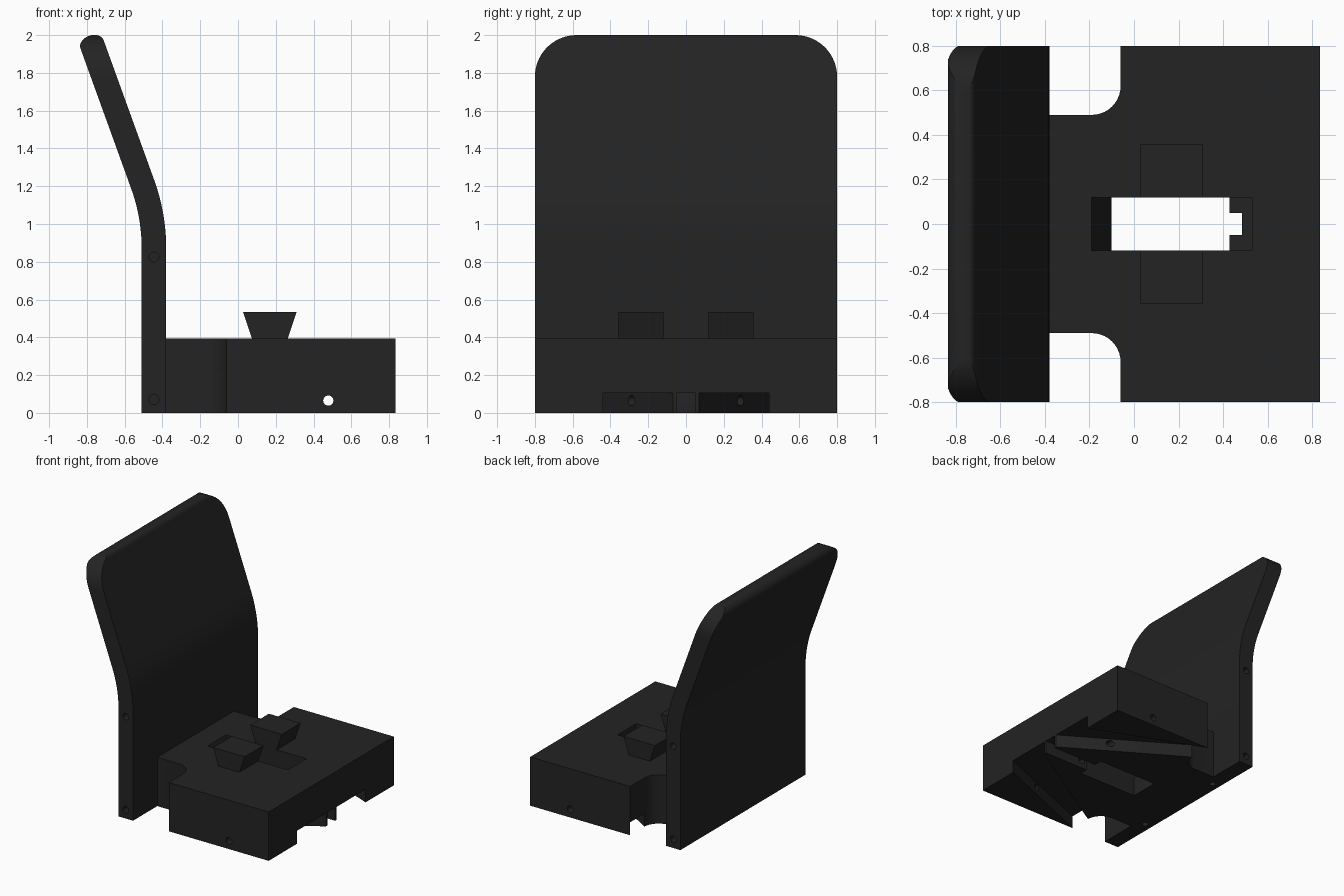
import bpy, bmesh, math
from mathutils import Vector

if "Cube" in bpy.data.objects:
    bpy.data.objects.remove(bpy.data.objects["Cube"])

black = bpy.data.materials.new("matte_black")
black.diffuse_color = (0.017, 0.017, 0.017, 1)
black.use_nodes = True
black.node_tree.nodes["Principled BSDF"].inputs["Base Color"].default_value = black.diffuse_color


def prism(name, pts, axis, lo, hi):
    """Extrude a 2D outline along an axis: x uses (y,z), y uses (x,z), z uses (x,y)."""
    place = {"x": lambda a, b, c: (c, a, b),
             "y": lambda a, b, c: (a, c, b),
             "z": lambda a, b, c: (a, b, c)}[axis]
    bm = bmesh.new()
    face = bm.faces.new([bm.verts.new(place(a, b, lo)) for a, b in pts])
    new = bmesh.ops.extrude_face_region(bm, geom=[face])["geom"]
    move = Vector(place(0, 0, hi - lo))
    bmesh.ops.translate(bm, vec=move, verts=[v for v in new if isinstance(v, bmesh.types.BMVert)])
    bmesh.ops.recalc_face_normals(bm, faces=bm.faces)
    mesh = bpy.data.meshes.new(name)
    bm.to_mesh(mesh)
    bm.free()
    mesh.materials.append(black)
    ob = bpy.data.objects.new(name, mesh)
    bpy.context.collection.objects.link(ob)
    return ob


def rect(a0, b0, a1, b1):
    return [(a0, b0), (a1, b0), (a1, b1), (a0, b1)]


def arc(cx, cy, rx, ry, start, end, n):
    return [(cx + rx * math.cos(math.radians(start + (end - start) * i / n)),
             cy + ry * math.sin(math.radians(start + (end - start) * i / n))) for i in range(n + 1)]


def circle(cx, cy, r):
    return arc(cx, cy, r, r, 0, 345, 23)


def cut(ob, tool, mode="DIFFERENCE"):
    tool.hide_render = True
    mod = ob.modifiers.new("cut", "BOOLEAN")
    mod.operation, mod.solver, mod.object = mode, "EXACT", tool
    bpy.context.view_layer.objects.active = ob
    bpy.ops.object.modifier_apply(modifier=mod.name)
    bpy.data.objects.remove(tool)


def smooth(ob):
    bpy.ops.object.select_all(action="DESELECT")
    ob.select_set(True)
    bpy.context.view_layer.objects.active = ob
    bpy.ops.object.shade_smooth_by_angle(angle=math.radians(30))


# Backrest: upright slab that bends back 20 degrees and ends in a rounded tip
half, radius, bend_z = 0.065, 1.0, 0.87
cx = -0.445 - radius
front = arc(cx, bend_z, radius + half, radius + half, 0, 20, 12)
rear = arc(cx, bend_z, radius - half, radius - half, 20, 0, 12)
lean = Vector((-math.sin(math.radians(20)), math.cos(math.radians(20))))
side = Vector((lean.y, -lean.x))
tip_centre = Vector((-0.773, 1.952))
tip = [tuple(tip_centre + side * a + lean * b) for a, b in arc(0, 0, half, 0.047, 0, 180, 14)]
outline = [(-0.38, 0)] + front + tip + rear + [(-0.51, 0)]
backrest = prism("backrest", outline, "y", -0.8, 0.8)

# Rounded upper corners of the backrest
shape = ([(-0.8, -0.1), (0.8, -0.1)] + arc(0.58, 1.78, 0.22, 0.22, 0, 90, 14)
         + arc(-0.58, 1.78, 0.22, 0.22, 90, 180, 14))
cut(backrest, prism("corner_cutter", shape, "x", -1.2, 0), "INTERSECT")

# Screw holes in the backrest sides and underside
for s in (-1, 1):
    for z in (0.07, 0.825):
        y0, y1 = sorted((s * 0.7, s * 0.9))
        cut(backrest, prism("hole_cutter", circle(-0.445, z, 0.026), "y", y0, y1))
    cut(backrest, prism("hole_cutter", circle(-0.445, s * 0.4, 0.024), "z", -0.1, 0.1))
smooth(backrest)

# Base: T-shaped block with filleted notches next to the backrest
upper = [(0.835, 0.8), (-0.06, 0.8)] + arc(-0.19, 0.62, 0.13, 0.13, 0, -90, 10) + [(-0.38, 0.49)]
plan = upper + [(x, -y) for x, y in reversed(upper)]
base = prism("base", plan, "z", 0, 0.395)

# Central slot: sloped rear end, stepped front end with a narrow key
cut(base, prism("slot_cutter", [(-0.1, -0.1), (0.43, -0.1), (0.43, 0.25), (0.53, 0.25),
                                (0.53, 0.5), (-0.19, 0.5), (-0.19, 0.395), (-0.1, 0.15)],
                "y", -0.118, 0.118))
cut(base, prism("key_cutter", rect(0.4, -0.05, 0.485, 0.05), "z", -0.1, 0.3))
cut(base, prism("key_groove_cutter", rect(0.47, -0.05, 0.9, 0.05), "z", -0.1, 0.105))

# Diagonal channels under the base, one on each side
for s in (-1, 1):
    channel = [(0.9, 0.03), (0.9, 0.414), (-0.06, 0.8), (-0.2, 0.8), (-0.2, 0.69), (-0.03, 0.6)]
    cut(base, prism("channel_cutter", [(x, s * y) for x, y in channel], "z", -0.1, 0.105))

# Cross hole for the hinge pin
cut(base, prism("pin_cutter", circle(0.478, 0.065, 0.027), "y", -1, 1))
smooth(base)

# Two dovetail blocks on top of the base
for s, name in ((-1, "front_dovetail_block"), (1, "rear_dovetail_block")):
    y0, y1 = sorted((s * 0.118, s * 0.357))
    prism(name, [(0.075, 0.39), (0.262, 0.39), (0.31, 0.533), (0.027, 0.533)], "y", y0, y1)
